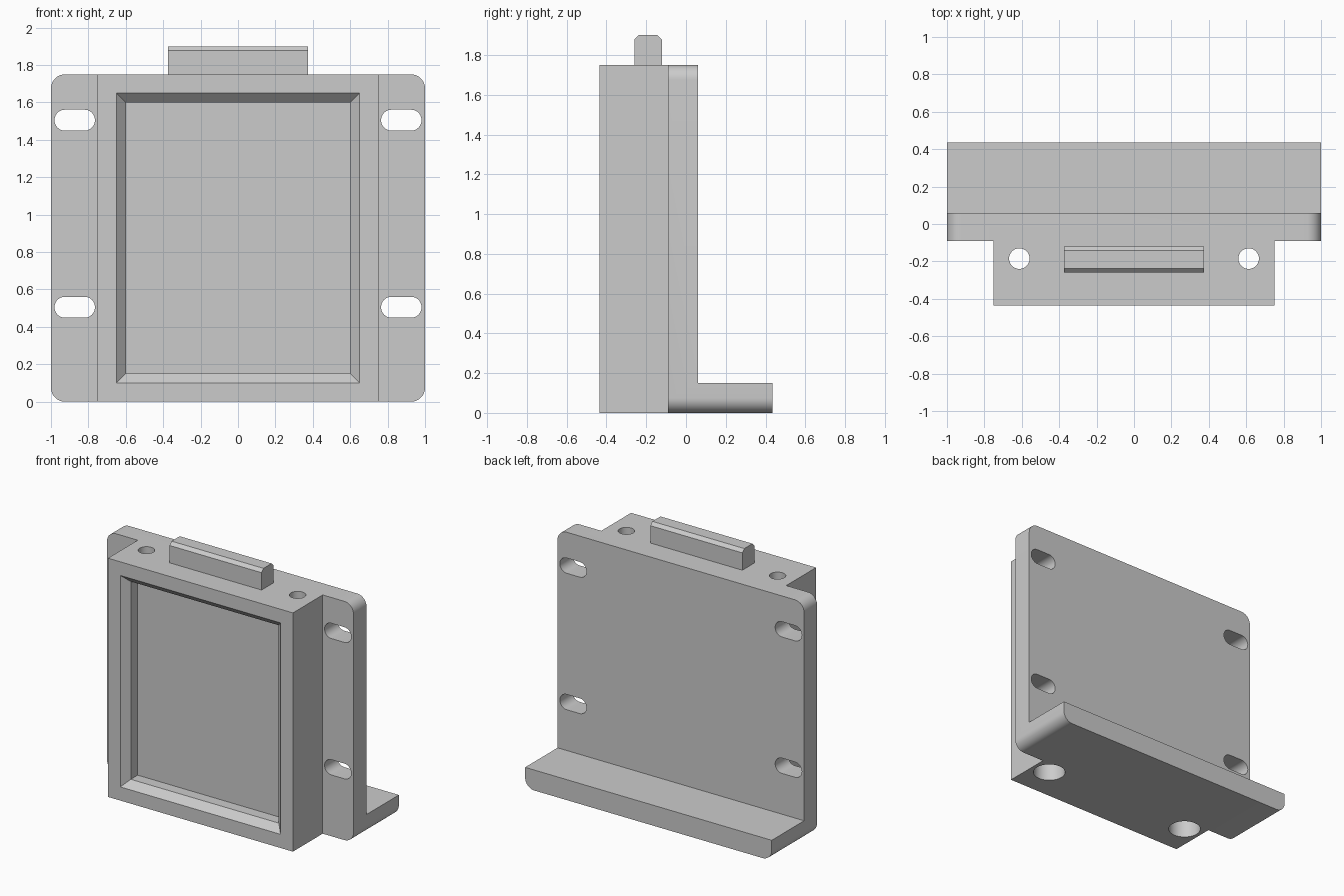
import bpy
import bmesh
from math import sin, cos, pi, radians

if "Cube" in bpy.data.objects:
    bpy.data.objects.remove(bpy.data.objects["Cube"], do_unlink=True)

grey = bpy.data.materials.new("plain grey")
grey.use_nodes = True
grey.diffuse_color = (0.6, 0.6, 0.6, 1)
grey.node_tree.nodes["Principled BSDF"].inputs["Base Color"].default_value = (0.6, 0.6, 0.6, 1)

TOP = 1.75       # height of the plate and block
FRONT = -0.435   # front face of the block
BACK = 0.435     # rear edge of the foot


def loft(name, rings):
    """Solid made by bridging equal rings of points and capping both ends."""
    bm = bmesh.new()
    loops = [[bm.verts.new(p) for p in ring] for ring in rings]
    for a, b in zip(loops, loops[1:]):
        for i in range(len(a)):
            j = (i + 1) % len(a)
            bm.faces.new((a[i], a[j], b[j], b[i]))
    bm.faces.new(loops[0])
    bm.faces.new(loops[-1])
    bmesh.ops.recalc_face_normals(bm, faces=bm.faces)
    mesh = bpy.data.meshes.new(name)
    bm.to_mesh(mesh)
    bm.free()
    mesh.materials.append(grey)
    obj = bpy.data.objects.new(name, mesh)
    bpy.context.collection.objects.link(obj)
    return obj


def rounded(cx, cz, hw, hh, r, steps=10):
    """Rounded rectangle outline as (x, z) pairs."""
    pts = []
    for k, (sx, sz) in enumerate(((1, 1), (-1, 1), (-1, -1), (1, -1))):
        for i in range(steps + 1):
            a = (k + i / steps) * pi / 2
            pts.append((cx + sx * (hw - r) + r * cos(a), cz + sz * (hh - r) + r * sin(a)))
    return pts


def rect(cx, cz, hw, hh):
    return [(cx + sx * hw, cz + sz * hh) for sx, sz in ((1, 1), (-1, 1), (-1, -1), (1, -1))]


def along_y(name, sections):
    """Loft (y, outline) sections from front to back."""
    return loft(name, [[(x, y, z) for x, z in outline] for y, outline in sections])


def rod(name, x, y, r, z0, z1, n=40):
    circle = [(x + r * cos(2 * pi * i / n), y + r * sin(2 * pi * i / n)) for i in range(n)]
    return loft(name, [[(px, py, z) for px, py in circle] for z in (z0, z1)])


def combine(target, other, operation):
    mod = target.modifiers.new("combine", 'BOOLEAN')
    mod.operation, mod.solver, mod.object = operation, 'EXACT', other
    bpy.context.view_layer.objects.active = target
    bpy.ops.object.modifier_apply(modifier=mod.name)
    bpy.data.objects.remove(other, do_unlink=True)


# Rounded back plate with a foot that keeps the same rounded lower corners
outline = rounded(0, TOP / 2, 1, TOP / 2, 0.075)
body = along_y("holder_body", [(-0.09, outline), (BACK, outline)])
space = rect(0, 1.15, 1.2, 1.0)
combine(body, along_y("space_above_foot", [(0.06, space), (0.6, space)]), 'DIFFERENCE')

# Front block
block = rect(0, TOP / 2, 0.75, TOP / 2)
combine(body, along_y("front_block", [(FRONT, block), (-0.03, block)]), 'UNION')

# Chamfered front recess
mid = TOP / 2
recess = [(FRONT - 0.02, rect(0, mid, 0.67, 0.795)),
          (FRONT + 0.05, rect(0, mid, 0.6, 0.725)),
          (FRONT + 0.13, rect(0, mid, 0.6, 0.725))]
combine(body, along_y("recess_cutter", recess), 'DIFFERENCE')

for side in (-1, 1):
    # Mounting slots through the plate flanges
    for z in (0.505, 1.505):
        slot = rounded(side * 0.873, z, 0.108, 0.056, 0.0555)
        combine(body, along_y("slot_cutter", [(-0.3, slot), (0.3, slot)]), 'DIFFERENCE')
    # Vertical screw holes, widened from below
    combine(body, rod("hole_cutter", side * 0.613, -0.185, 0.055, 1.2, 2.0), 'DIFFERENCE')
    combine(body, rod("wide_hole_cutter", side * 0.613, -0.185, 0.11, -0.2, 1.5), 'DIFFERENCE')

# Chamfered key on the top
key = [(-0.26, TOP), (-0.12, TOP), (-0.12, 1.877), (-0.143, 1.9), (-0.237, 1.9), (-0.26, 1.877)]
top_key = loft("top_key", [[(x, y, z) for y, z in key] for x in (-0.373, 0.373)])

# Smooth only the curved surfaces
bpy.ops.object.select_all(action='DESELECT')
body.select_set(True)
bpy.context.view_layer.objects.active = body
bpy.ops.object.shade_smooth_by_angle(angle=radians(30))
